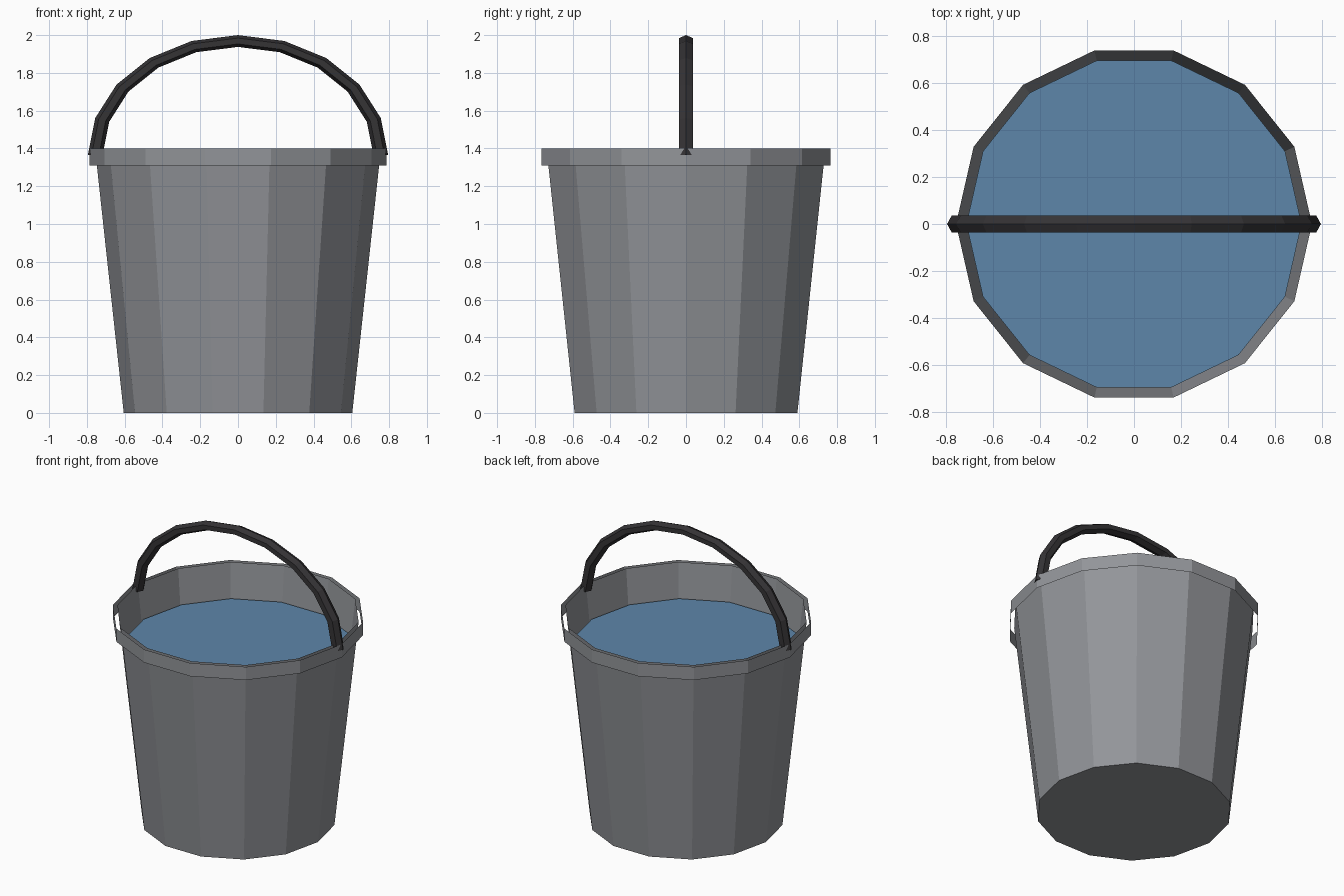
import bpy, bmesh, math

SIDES = 14

cube = bpy.data.objects.get("Cube")
if cube:
    bpy.data.objects.remove(cube, do_unlink=True)


def material(name, rgb):
    mat = bpy.data.materials.new(name)
    mat.use_nodes = True
    mat.diffuse_color = (*rgb, 1)
    mat.node_tree.nodes["Principled BSDF"].inputs["Base Color"].default_value = (*rgb, 1)
    return mat


steel = material("steel grey", (0.29, 0.30, 0.32))
dark = material("dark handle", (0.035, 0.033, 0.036))
blue = material("water blue", (0.11, 0.24, 0.40))


def finish(name, bm, mat, recalc=True):
    if recalc:
        bmesh.ops.recalc_face_normals(bm, faces=bm.faces)
    mesh = bpy.data.meshes.new(name)
    bm.to_mesh(mesh)
    bm.free()
    mesh.materials.append(mat)
    obj = bpy.data.objects.new(name, mesh)
    bpy.context.collection.objects.link(obj)
    return obj


def ring(bm, radius, z):
    step = math.tau / SIDES
    return [bm.verts.new((radius * math.cos(i * step), radius * math.sin(i * step), z))
            for i in range(SIDES)]


def bridge(bm, a, b):
    n = len(a)
    for i in range(n):
        j = (i + 1) % n
        bm.faces.new((a[i], a[j], b[j], b[i]))


# Tapered open bucket wall with a flat bottom
bm = bmesh.new()
base = ring(bm, 0.605, 0)
bridge(bm, base, ring(bm, 0.757, 1.40))
bm.faces.new(base[::-1])
finish("bucket_body", bm, steel, recalc=False)

# Thin upright band standing just off the wall
bm = bmesh.new()
bridge(bm, ring(bm, 0.785, 1.31), ring(bm, 0.785, 1.40))
finish("rim_band", bm, steel, recalc=False)

# Water surface
bm = bmesh.new()
bm.faces.new(ring(bm, 0.713, 1.17))
finish("water", bm, blue, recalc=False)

# Arched handle: six-sided tube swept over a flattened half circle
bm = bmesh.new()
STEPS, RADIUS, TUBE, SQUASH, PIVOT = 10, 0.756, 0.039, 0.8, 1.364
loops = []
for s in range(STEPS + 1):
    a = math.pi * s / STEPS
    loop = []
    for k in range(6):
        t = math.tau * k / 6
        r = RADIUS + TUBE * math.cos(t)
        loop.append(bm.verts.new((r * math.cos(a), 1.06 * TUBE * math.sin(t),
                                  PIVOT + SQUASH * r * math.sin(a))))
    loops.append(loop)
for a, b in zip(loops, loops[1:]):
    bridge(bm, a, b)
bm.faces.new(loops[0])
bm.faces.new(loops[-1])
finish("handle", bm, dark)
